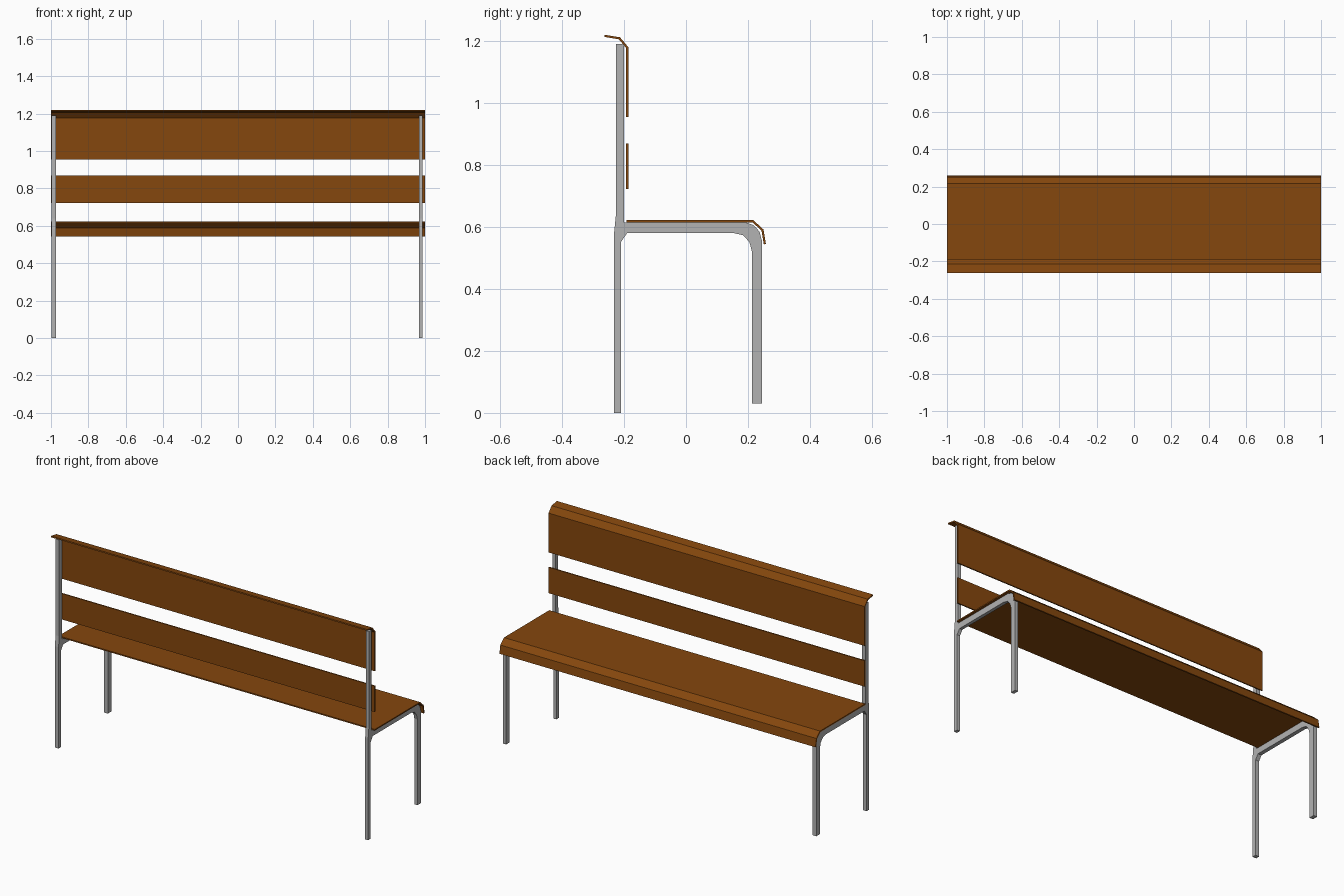
import bpy
from mathutils import Vector

if "Cube" in bpy.data.objects:
    bpy.data.objects.remove(bpy.data.objects["Cube"])


def material(name, rgb):
    m = bpy.data.materials.new(name)
    m.diffuse_color = (*rgb, 1)
    m.use_nodes = True
    m.node_tree.nodes["Principled BSDF"].inputs["Base Color"].default_value = m.diffuse_color
    return m


wood = material("brown wood", (0.235, 0.063, 0.004))
metal = material("grey metal", (0.45, 0.45, 0.45))


def extrude(name, profile, x0, x1, mat):
    """Extrude a counter-clockwise (y, z) outline along x."""
    n = len(profile)
    verts = [(x, y, z) for x in (x0, x1) for y, z in profile]
    faces = [tuple(reversed(range(n))), tuple(range(n, 2 * n))]
    faces += [(i, (i + 1) % n, n + (i + 1) % n, n + i) for i in range(n)]
    mesh = bpy.data.meshes.new(name)
    mesh.from_pydata(verts, [], faces)
    mesh.materials.append(mat)
    obj = bpy.data.objects.new(name, mesh)
    bpy.context.collection.objects.link(obj)


def board(name, path, thick=0.007):
    """Thin bent board: path is the outer side, thickened to its left."""
    pts = [Vector(p) for p in path]
    normals = [Vector((a.y - b.y, b.x - a.x)).normalized()
               for a, b in zip(pts, pts[1:])]
    inner = []
    for i, p in enumerate(pts):
        a, b = normals[max(i - 1, 0)], normals[min(i, len(normals) - 1)]
        inner.append(p + (a + b) * thick / (1 + a.dot(b)))
    extrude(name, [tuple(p) for p in pts + inner[::-1]], -1, 1, wood)


# Wooden boards
board("seat", [(0.258, 0.545), (0.25, 0.592), (0.217, 0.622), (-0.192, 0.622)])
board("upper_backrest", [(-0.186, 0.955), (-0.186, 1.18),
                         (-0.213, 1.212), (-0.262, 1.22)])
board("lower_backrest", [(-0.186, 0.722), (-0.186, 0.87)])

# Bent metal side frames: back leg and post, seat rail, front leg
frame = [(-0.232, 0), (-0.209, 0), (-0.209, 0.553), (-0.19, 0.58),
         (0.155, 0.58), (0.185, 0.573), (0.205, 0.55), (0.213, 0.52),
         (0.213, 0.03), (0.245, 0.03), (0.245, 0.555), (0.237, 0.585),
         (0.218, 0.606), (0.19, 0.615), (-0.2, 0.615), (-0.2, 1.19),
         (-0.226, 1.19), (-0.226, 0.64), (-0.232, 0.58)]
extrude("left_frame", frame, -0.996, -0.973, metal)
extrude("right_frame", frame, 0.967, 0.986, metal)
